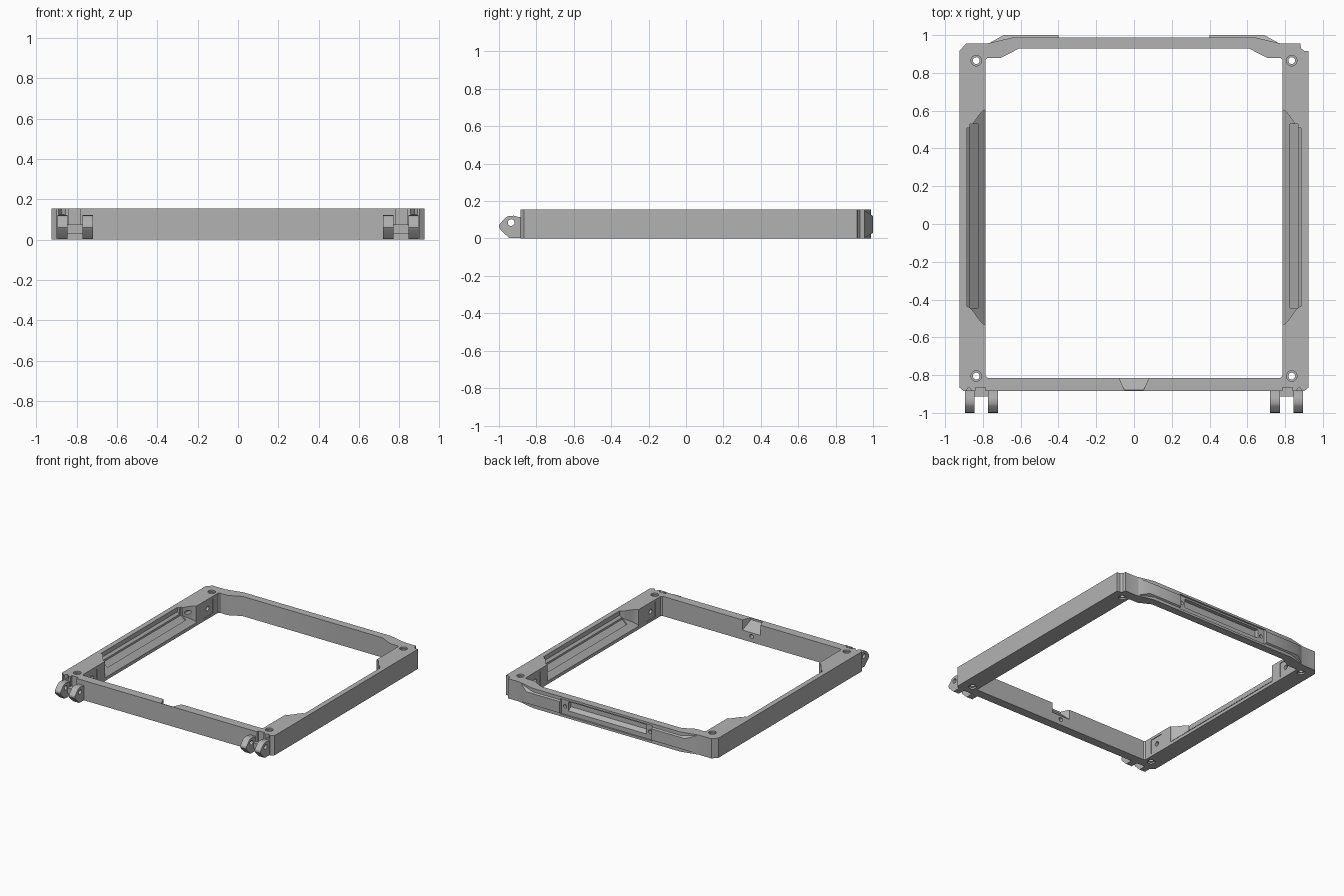
import bpy, bmesh, math
from mathutils import Vector, Matrix

if "Cube" in bpy.data.objects:
    bpy.data.objects.remove(bpy.data.objects["Cube"])

GREY = (0.45, 0.45, 0.45, 1)
grey = bpy.data.materials.new("satin grey")
grey.use_nodes = True
grey.diffuse_color = GREY
grey.node_tree.nodes["Principled BSDF"].inputs["Base Color"].default_value = GREY

H = 0.155  # frame height


def prism(name, points, lo, hi, axis="z", shape=None):
    """Extrude a closed profile along an axis; shape(co, is_low) may move corners."""
    place = {"z": lambda a, b, h: (a, b, h), "x": lambda a, b, h: (h, a, b),
             "y": lambda a, b, h: (a, h, b)}[axis]
    bm = bmesh.new()
    rings = []
    for h in (lo, hi):
        rings.append([bm.verts.new(place(a, b, h)) for a, b in points])
    n = len(points)
    bm.faces.new(rings[0])
    bm.faces.new(rings[1])
    for i in range(n):
        j = (i + 1) % n
        bm.faces.new((rings[0][i], rings[0][j], rings[1][j], rings[1][i]))
    if shape:
        for k, ring in enumerate(rings):
            for v in ring:
                v.co = shape(v.co.copy(), k == 0)
    bmesh.ops.recalc_face_normals(bm, faces=bm.faces[:])
    mesh = bpy.data.meshes.new(name)
    bm.to_mesh(mesh)
    bm.free()
    mesh.materials.append(grey)
    ob = bpy.data.objects.new(name, mesh)
    bpy.context.collection.objects.link(ob)
    return ob


def circle(cx, cy, r, n=24):
    return [(cx + r * math.cos(2 * math.pi * i / n), cy + r * math.sin(2 * math.pi * i / n))
            for i in range(n)]


def rect(a0, a1, b0, b1):
    return [(a0, b0), (a1, b0), (a1, b1), (a0, b1)]


def mirrored(points):
    return points + [(-x, y) for x, y in reversed(points)]


def select(ob):
    bpy.ops.object.select_all(action="DESELECT")
    ob.select_set(True)
    bpy.context.view_layer.objects.active = ob


def cut(body, cutter):
    mod = body.modifiers.new("cut", "BOOLEAN")
    mod.operation, mod.solver, mod.object = "DIFFERENCE", "EXACT", cutter
    select(body)
    bpy.ops.object.modifier_apply(modifier=mod.name)
    bpy.data.objects.remove(cutter)


def smooth(ob):
    select(ob)
    bpy.ops.object.shade_smooth_by_angle(angle=math.radians(30))


# Frame body with a raised back rail, one chamfered and one notched back corner
outline = [(-0.925, -0.865), (-0.9, -0.885), (0.9, -0.885), (0.925, -0.865),
           (0.925, 0.915), (0.9, 0.917), (0.885, 0.93), (0.88, 0.955), (0.78, 0.955),
           (0.64, 0.988), (-0.64, 0.988), (-0.78, 0.955), (-0.89, 0.955), (-0.925, 0.915)]
frame = prism("frame", outline, 0, H)

# Central opening
opening = mirrored([(0.775, -0.815), (0.785, -0.805), (0.785, 0.87), (0.775, 0.88),
                    (0.705, 0.88), (0.61, 0.928)])
cut(frame, prism("opening_cutter", opening, -0.1, 0.3))


# Sloped pockets with an S-shaped end, and a long groove in each slope
def sloped(drop):
    def shape(co, low):
        if low:
            co.z = 0.025 + (abs(co.x) - 0.785) * 0.95 - drop
        return co
    return shape


def s_curve(y0, direction):
    pts = []
    for i in range(13):
        t = i / 12
        ease = t * t * (3 - 2 * t)
        pts.append((0.785 + 0.1 * ease, y0 - direction * (0.02 + 0.09 * t - 0.04 *
                    math.sin(2 * math.pi * t) / 2)))
    return pts


for s in (1, -1):
    plan = [(0.76, 0.61)] + s_curve(0.62, 1) + s_curve(-0.55, -1)[::-1] + [(0.76, -0.54)]
    cut(frame, prism("pocket_cutter", [(s * x, y) for x, y in plan], 0, 0.3, shape=sloped(0)))
    cut(frame, prism("groove_cutter", [(s * x, y) for x, y in rect(0.825, 0.868, -0.445, 0.53)],
                     0, 0.3, shape=sloped(0.014)))
    # Shallow dents and cross holes on the inner faces
    for y0, y1 in ((0.69, 0.81), (-0.745, -0.63)):
        mid = (y0 + y1) / 2
        cut(frame, prism("dent_cutter", rect(y0, y1, 0.02, 0.135), s * 0.77, s * 0.79, axis="x"))
        cut(frame, prism("cross_hole_cutter", circle(mid, 0.08, 0.018), s * 0.77, s * 0.82,
                         axis="x"))
    cut(frame, prism("pocket_hole_cutter", circle(s * 0.83, 0.11, 0.015), 0.5, 0.62, axis="y"))
    # Countersunk screw holes in the corners
    for y in (0.865, -0.805):
        centre = Vector((s * 0.835, y, 0))
        cut(frame, prism("screw_hole_cutter", circle(s * 0.835, y, 0.018), -0.1, 0.3))
        for z0, z1 in ((H - 0.012, 0.2), (-0.05, 0.012)):
            cut(frame, prism("countersink_cutter", circle(s * 0.835, y, 0.028), z0, z1))
    # Relief behind each hinge
    cut(frame, prism("hinge_relief_cutter", rect(s * 0.785, s * 0.84, 0.03, 0.2), -0.95, -0.865,
                     axis="y"))
    cut(frame, prism("corner_relief_cutter", [(s * 0.9, -0.9), (s * 0.875, -0.862),
                     (s * 0.845, -0.9)], 0.125, 0.2))


# Thumb scoop in the front rail
def scoop(co, low):
    if low:
        co.z = 0.05 if co.y > -0.85 else 0.14
    return co


cut(frame, prism("scoop_cutter", mirrored([(0.09, -0.79), (0.082, -0.825), (0.055, -0.865),
                 (0.05, -0.88)][0:1] + [(0.05, -0.88)]), 0.05, 0.3, shape=scoop))
cut(frame, prism("scoop_hole_cutter", circle(0.0, 0.045, 0.016), -0.86, -0.8, axis="y"))

# Latch recess in the back rail, with a slanted shelf and end screw holes
cut(frame, prism("latch_face_cutter", rect(-0.4, 0.4, 0.018, 0.138), 0.975, 1.05, axis="y"))
shelf = [(0.945, 0.075), (1.02, 0.02), (1.02, 0.125), (0.945, 0.125)]
cut(frame, prism("latch_cutter", shelf, -0.34, 0.34, axis="x"))
for s in (1, -1):
    cut(frame, prism("latch_hole_cutter", circle(s * 0.37, 0.08, 0.014), 0.95, 1.0, axis="y"))
smooth(frame)


# Thickened pads either side of the latch
def pad_shape(co, low):
    if co.y > 0.995:
        co.z = 0.03 if low else 0.12
    return co


for s, side in ((1, "left"), (-1, "right")):
    pad = prism(side + "_latch_pad", [(s * 0.78, 0.95), (s * 0.69, 1.0), (s * 0.4, 1.0),
                (s * 0.4, 0.95)], 0.002, H - 0.002, shape=pad_shape)
    smooth(pad)

# Hinge lugs with a bored eye, and the bar joining each pair
lug = [(-0.875, 0.002), (-0.945, 0.002), (-0.993, 0.048), (-1.0, 0.06), (-0.998, 0.075),
       (-0.965, 0.112), (-0.95, 0.12), (-0.92, 0.122), (-0.9, 0.116), (-0.875, 0.116)]
for s, side in ((1, "left"), (-1, "right")):
    for a, b, place in ((0.845, 0.895, "outer"), (0.72, 0.772, "inner")):
        ob = prism(f"{side}_{place}_hinge_lug", lug, s * a, s * b, axis="x")
        cut(ob, prism("eye_cutter", circle(-0.935, 0.085, 0.018), s * 0.6, s * 1.0, axis="x"))
        smooth(ob)
    bar = prism(side + "_hinge_bar", rect(-0.912, -0.86, 0.03, 0.075), s * 0.77, s * 0.85,
                axis="x")
    smooth(bar)
